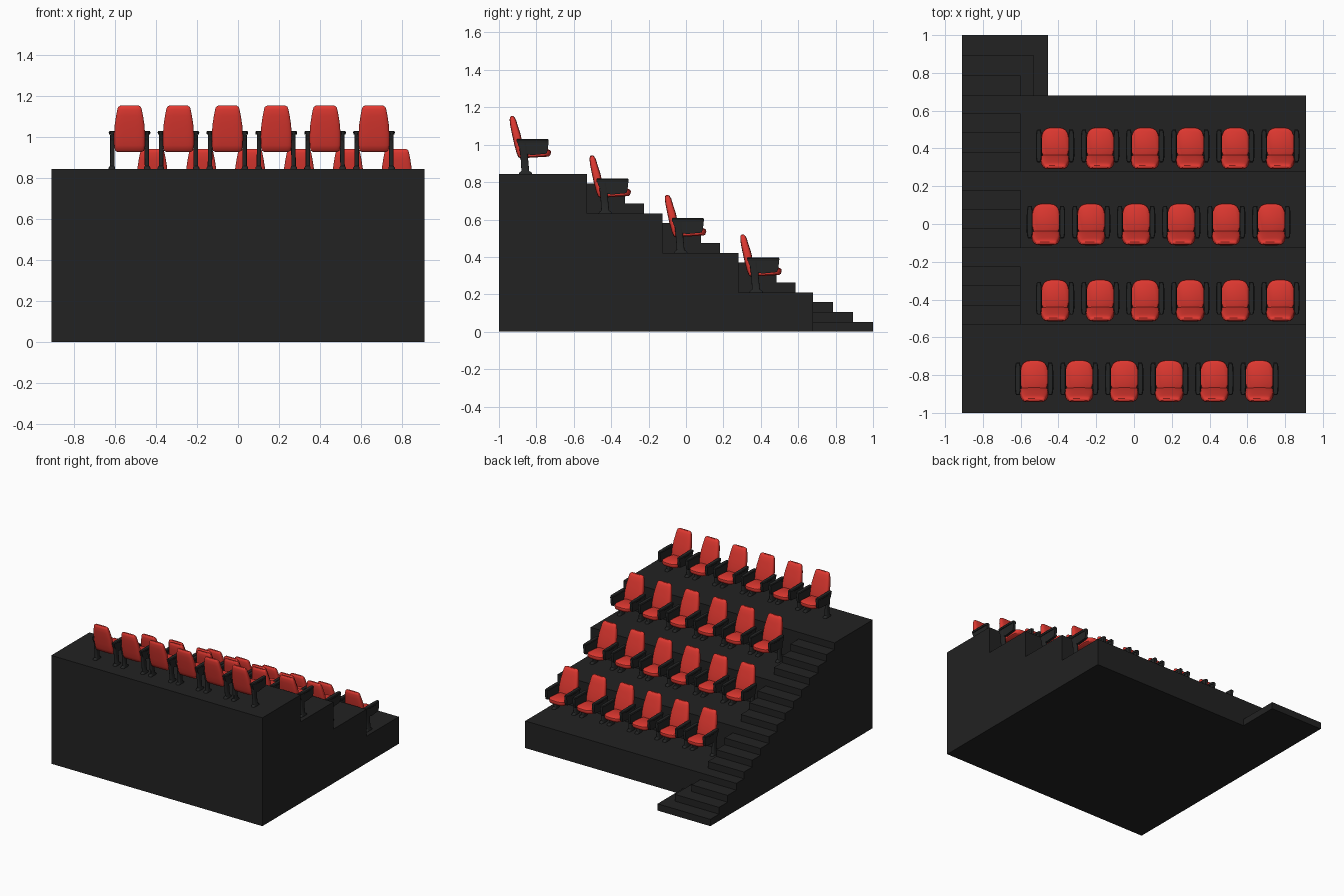
import bpy, bmesh, math
from mathutils import Vector

cube = bpy.data.objects.get("Cube")
if cube:
    bpy.data.objects.remove(cube, do_unlink=True)


def material(name, rgb):
    m = bpy.data.materials.new(name)
    m.use_nodes = True
    col = (*rgb, 1)
    m.diffuse_color = col
    bsdf = m.node_tree.nodes["Principled BSDF"]
    bsdf.inputs["Base Color"].default_value = col
    bsdf.inputs["Roughness"].default_value = 0.7
    return m


CHARCOAL = material("charcoal platform", (0.016, 0.016, 0.016))
BLACK = material("black plastic", (0.018, 0.019, 0.019))
RED = material("red upholstery", (0.75, 0.04, 0.03))


def finish(bm, name, mat, smooth=False):
    bmesh.ops.recalc_face_normals(bm, faces=bm.faces)
    me = bpy.data.meshes.new(name)
    bm.to_mesh(me)
    bm.free()
    me.materials.append(mat)
    ob = bpy.data.objects.new(name, me)
    bpy.context.collection.objects.link(ob)
    if smooth:
        bpy.ops.object.select_all(action='DESELECT')
        ob.select_set(True)
        bpy.context.view_layer.objects.active = ob
        bpy.ops.object.shade_smooth_by_angle(angle=math.radians(40))
    return ob


def add_box(bm, lo, hi):
    lo, hi = Vector(lo), Vector(hi)
    verts = bmesh.ops.create_cube(bm, size=1)["verts"]
    for v in verts:
        v.co = (lo + hi) / 2 + v.co * (hi - lo)


def box(name, lo, hi, mat):
    bm = bmesh.new()
    add_box(bm, lo, hi)
    return finish(bm, name, mat)


def add_loft(bm, sections, power=4, n=24):
    """Rounded-rectangle rings; section = (x, y, z, half width, half depth)."""
    rings = []
    for x, y, z, w, d in sections:
        ring = []
        for i in range(n):
            a = math.tau * (i + 0.5) / n
            c, s = math.cos(a), math.sin(a)
            ring.append(bm.verts.new((
                x + w * math.copysign(abs(c) ** (2 / power), c),
                y + d * math.copysign(abs(s) ** (2 / power), s), z)))
        rings.append(ring)
    for a, b in zip(rings, rings[1:]):
        for i in range(n):
            j = (i + 1) % n
            bm.faces.new((a[i], a[j], b[j], b[i]))
    bm.faces.new(rings[0])
    bm.faces.new(rings[-1])


# Tiered platform
W, RISE = 0.91, 0.211
STEP = RISE / 4
edges = [-1.0, -0.53, -0.125, 0.28, 0.68]
for t in range(4):
    top = RISE * (4 - t)
    box(f"tier_{t + 1}", (-W, edges[t], 0), (W, edges[t + 1], top), CHARCOAL)

# Aisle stairs between tiers
for t in range(1, 4):
    base, y0 = RISE * (4 - t), edges[t]
    for s in range(3):
        box(f"aisle_step_{t}_{s + 1}", (-W, y0, base + s * STEP),
            (-0.6, y0 + 0.102 * (3 - s), base + (s + 1) * STEP), CHARCOAL)

# Entry stairs, narrowing as they rise
for s, (x1, y1) in enumerate([(-0.455, 1.0), (-0.53, 0.893), (-0.6, 0.787)]):
    box(f"entry_step_{s + 1}", (-W, edges[4], s * STEP), (x1, y1, (s + 1) * STEP), CHARCOAL)

# Backrest, leaning away from the cushion
bm = bmesh.new()
add_loft(bm, [(0, -0.042, 0.083, 0.058, 0.008),
              (0, -0.045, 0.090, 0.071, 0.016),
              (0, -0.050, 0.115, 0.075, 0.021),
              (0, -0.060, 0.160, 0.076, 0.023),
              (0, -0.072, 0.215, 0.073, 0.023),
              (0, -0.084, 0.260, 0.066, 0.020),
              (0, -0.090, 0.290, 0.060, 0.017),
              (0, -0.093, 0.303, 0.056, 0.012),
              (0, -0.094, 0.309, 0.046, 0.006)])
backrest = finish(bm, "backrest", RED, True)

# Cushion, sloping slightly upward to the front
bm = bmesh.new()
add_loft(bm, [(0, 0.025, 0.088, 0.062, 0.076),
              (0, 0.026, 0.094, 0.071, 0.084),
              (0, 0.027, 0.108, 0.074, 0.088),
              (0, 0.027, 0.120, 0.072, 0.086),
              (0, 0.025, 0.128, 0.060, 0.073)], power=3.2)
for v in bm.verts:
    v.co.z += 0.06 * (v.co.y - 0.03)
cushion = finish(bm, "seat_cushion", RED, True)

# Arm frame: panel profile, armrest pad, post and foot on both sides
bm = bmesh.new()
profile = [(-0.070, 0.183), (0.100, 0.183), (0.102, 0.176), (0.096, 0.125),
           (0.090, 0.108), (0.010, 0.100), (-0.040, 0.112), (-0.060, 0.150)]
for side in (-1, 1):
    loops = [[bm.verts.new((side * x, y, z)) for y, z in profile] for x in (0.074, 0.094)]
    for i in range(len(profile)):
        j = (i + 1) % len(profile)
        bm.faces.new((loops[0][i], loops[0][j], loops[1][j], loops[1][i]))
    for loop in loops:
        bm.faces.new(loop)
    add_loft(bm, [(side * 0.086, 0.016, 0.168, 0.014, 0.085),
                  (side * 0.086, 0.016, 0.180, 0.016, 0.087),
                  (side * 0.086, 0.016, 0.186, 0.012, 0.083)], n=16)
    add_loft(bm, [(side * 0.086, -0.022, 0.000, 0.016, 0.036),
                  (side * 0.086, -0.022, 0.006, 0.016, 0.034),
                  (side * 0.085, -0.023, 0.016, 0.011, 0.021),
                  (side * 0.084, -0.028, 0.080, 0.011, 0.020),
                  (side * 0.084, -0.036, 0.165, 0.011, 0.022)], n=16)
# Hinge bar carrying cushion and back
add_box(bm, (-0.078, -0.050, 0.100), (0.078, -0.036, 0.114))
arm_frame = finish(bm, "arm_frame", BLACK, True)

# Rows of chairs sharing the same part meshes: first seat x, row y, tier height
parts = [backrest, cushion, arm_frame]
rows = [(-0.529, -0.836), (-0.418, -0.409), (-0.466, -0.006), (-0.418, 0.397)]
for r, (x0, y) in enumerate(rows):
    for c in range(6):
        for part in parts:
            ob = part if r == c == 0 else part.copy()
            if ob is not part:
                bpy.context.collection.objects.link(ob)
                ob.name = f"{part.data.name}_{r + 1}_{c + 1}"
            ob.location = (x0 + 0.2385 * c, y, RISE * (4 - r))
